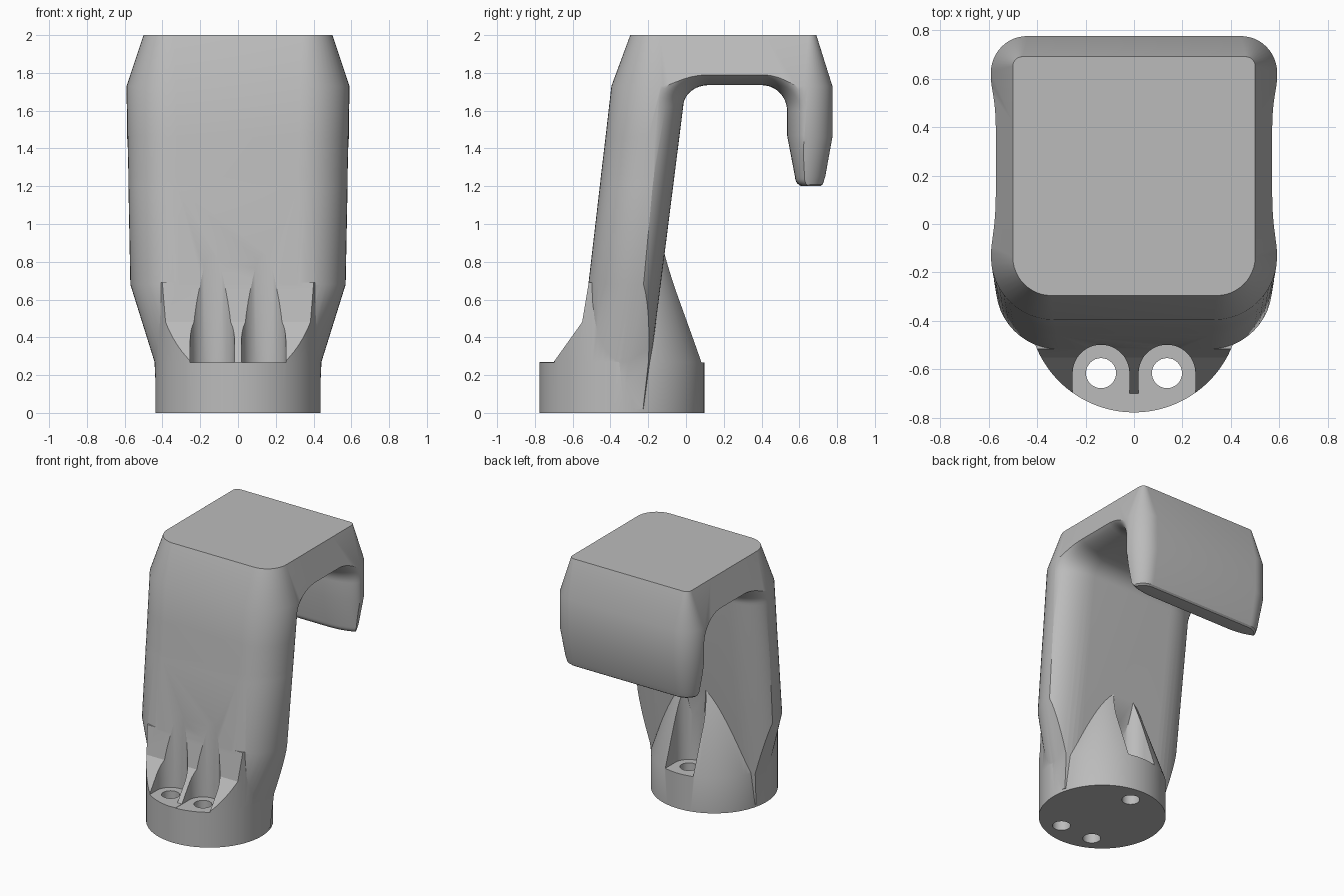
import bpy, bmesh
from math import sin, cos, pi, sqrt

if "Cube" in bpy.data.objects:
    bpy.data.objects.remove(bpy.data.objects["Cube"])

gray = bpy.data.materials.new("plain gray")
gray.use_nodes = True
gray.diffuse_color = (0.5, 0.5, 0.5, 1)
gray.node_tree.nodes["Principled BSDF"].inputs["Base Color"].default_value = (0.5, 0.5, 0.5, 1)


def loft(name, rings):
    """Skin a list of equal-length rings and cap both ends."""
    bm = bmesh.new()
    rows = [[bm.verts.new(p) for p in ring] for ring in rings]
    n = len(rows[0])
    for a, b in zip(rows, rows[1:]):
        for i in range(n):
            j = (i + 1) % n
            bm.faces.new((a[i], a[j], b[j], b[i]))
    bm.faces.new(rows[0][::-1])
    bm.faces.new(rows[-1])
    bmesh.ops.recalc_face_normals(bm, faces=bm.faces)
    mesh = bpy.data.meshes.new(name)
    bm.to_mesh(mesh)
    bm.free()
    mesh.materials.append(gray)
    obj = bpy.data.objects.new(name, mesh)
    bpy.context.collection.objects.link(obj)
    return obj


def combine(target, other, operation):
    """Apply a boolean and discard the second object."""
    mod = target.modifiers.new("bool", "BOOLEAN")
    mod.operation, mod.solver, mod.object = operation, "EXACT", other
    bpy.context.view_layer.objects.active = target
    bpy.ops.object.modifier_apply(modifier=mod.name)
    bpy.data.objects.remove(other)


def arc(cx, cy, rx, ry, a0, a1, n=12):
    angles = [a0 + (a1 - a0) * i / n for i in range(n + 1)]
    return [(cx + rx * cos(a), cy + ry * sin(a)) for a in angles]


def prism(name, outline, z0, z1):
    return loft(name, [[(x, y, z) for x, y in outline] for z in (z0, z1)])


def slot(name, x, y, r, out, z0, z1):
    """Round-ended pocket that opens towards y = out."""
    s = 1 if out > y else -1
    outline = arc(x, y, r, r * s, -pi, 0, 24) + [(x + r, out), (x - r, out)]
    return prism(name, outline, z0, z1)


def hole(x, y):
    return prism("hole", arc(x, y, 0.062, 0.062, 0, 2 * pi * 31 / 32, 31), -0.1, 0.4)


# Outer envelope of arm, head and lip
def envelope_ring(z, wf, wb, yf, yb, rf, rb):
    half = arc(wf - rf, yf + rf, rf, rf, -pi / 2, 0)
    half += [(wf, 0.05), (wf, 0.42)]
    half += arc(wb - rb, yb - rb, rb, rb, 0, pi / 2)
    return [(x, y, z) for x, y in half] + [(-x, y, z) for x, y in half[::-1]]


hook = loft("hook", [envelope_ring(*s) for s in (
    (0.02, 0.43, 0.43, -0.594, 0.70, 0.26, 0.13),
    (0.27, 0.442, 0.44, -0.565, 0.70, 0.26, 0.13),
    (0.68, 0.57, 0.53, -0.517, 0.70, 0.26, 0.13),
    (1.195, 0.58, 0.53, -0.457, 0.705, 0.26, 0.10),
    (1.21, 0.58, 0.545, -0.455, 0.724, 0.26, 0.11),
    (1.25, 0.58, 0.555, -0.451, 0.737, 0.26, 0.12),
    (1.46, 0.585, 0.588, -0.426, 0.775, 0.26, 0.15),
    (1.73, 0.59, 0.59, -0.395, 0.775, 0.26, 0.15),
    (2.0, 0.50, 0.50, -0.295, 0.69, 0.16, 0.04))])


# Hollow under the head, flaring towards both sides to round the edges
def hollow_ring(x):
    t = min(max((abs(x) - 0.34) / 0.25, 0), 1)
    d = 0.15 * (1 - sqrt(1 - t * t))
    c, e = 0.6 * d, 0.7 * d
    pts = [(-0.245 - d, -0.2)]
    pts += arc(0.12, 1.62, 0.135 + d, 0.115 + c, pi, pi / 2)
    pts += arc(0.40, 1.60, 0.135 + e, 0.135 + c, pi / 2, 0)
    pts += [(0.535 + e, 1.47)]
    pts += arc(0.62 + e, 1.25, 0.043, 0.05, pi, pi * 1.5, 6)
    pts += [(1.2, 1.2), (1.2, -0.2)]
    return [(x, y, z) for y, z in pts]


side = [0.34 + 0.25 * sin(pi / 2 * i / 12) for i in range(13)] + [0.7]
combine(hook, loft("hollow", [hollow_ring(x) for x in [-v for v in side[::-1]] + side]), "DIFFERENCE")


# Round base: straight collar in front, tapering gusset behind
def base_ring(z, back_radius):
    ring = []
    for i in range(96):
        a = 2 * pi * (i + 0.5) / 96
        r = back_radius if sin(a) > 0 else 0.437
        ring.append((r * cos(a), r * sin(a) - 0.34, z))
    return ring


base = loft("base", [base_ring(0, 0.437), base_ring(0.27, 0.437), base_ring(0.84, 0.243)])

# Sloping front trim of the collar
trim = [(-1, 0.27), (-0.70, 0.27), (-0.55, 0.48), (-0.515, 0.69),
        (-0.42, 0.69), (-0.42, 0.95), (-1, 0.95)]
combine(base, loft("trim", [[(x, y, z) for y, z in trim] for x in (-0.7, 0.7)]), "DIFFERENCE")

# Rear screw pocket
combine(base, slot("rear_pocket", 0, -0.035, 0.117, 0.5, 0.268, 1.0), "DIFFERENCE")
combine(base, hole(0, -0.035), "DIFFERENCE")
combine(hook, base, "UNION")

# Front screw pockets, running up into the arm
for x in (-0.136, 0.136):
    combine(hook, slot("front_pocket", x, -0.615, 0.117, -1, 0.268, 1.1), "DIFFERENCE")
    combine(hook, hole(x, -0.615), "DIFFERENCE")

bpy.ops.object.select_all(action="DESELECT")
hook.select_set(True)
bpy.context.view_layer.objects.active = hook
bpy.ops.object.shade_smooth_by_angle(angle=pi / 7)
